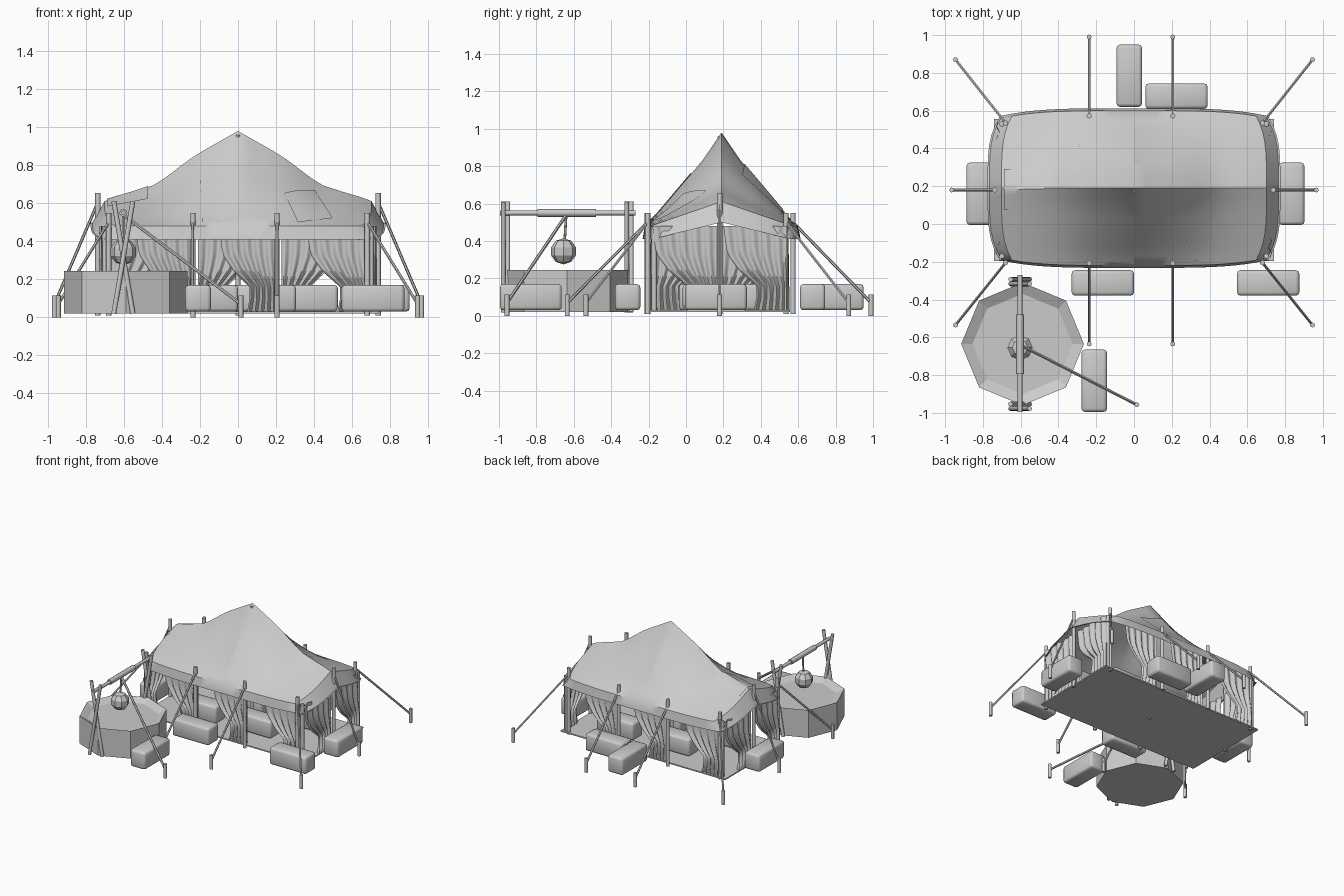
import bpy, bmesh, math
from mathutils import Vector

cube = bpy.data.objects.get("Cube")
if cube:
    bpy.data.objects.remove(cube, do_unlink=True)

mat = bpy.data.materials.new("plain grey")
mat.use_nodes = True
GREY = (0.6, 0.6, 0.6, 1)
mat.diffuse_color = GREY
mat.node_tree.nodes["Principled BSDF"].inputs["Base Color"].default_value = GREY


def finish(bm, name, angle=35):
    bmesh.ops.recalc_face_normals(bm, faces=bm.faces)
    me = bpy.data.meshes.new(name)
    bm.to_mesh(me)
    bm.free()
    me.materials.append(mat)
    ob = bpy.data.objects.new(name, me)
    bpy.context.collection.objects.link(ob)
    bpy.ops.object.select_all(action="DESELECT")
    ob.select_set(True)
    bpy.context.view_layer.objects.active = ob
    bpy.ops.object.shade_smooth_by_angle(angle=math.radians(angle))
    return ob


def rod(name, a, b, r, sides=8):
    a, b = Vector(a), Vector(b)
    bm = bmesh.new()
    bmesh.ops.create_cone(bm, cap_ends=True, segments=sides, radius1=r, radius2=r, depth=(b - a).length)
    bmesh.ops.rotate(bm, verts=bm.verts, matrix=(b - a).to_track_quat("Z", "Y").to_matrix())
    bmesh.ops.translate(bm, verts=bm.verts, vec=(a + b) / 2)
    return finish(bm, name, 50)


def block(name, center, size, bevel=0):
    bm = bmesh.new()
    bmesh.ops.create_cube(bm, size=1)
    bmesh.ops.scale(bm, verts=bm.verts, vec=size)
    bmesh.ops.translate(bm, verts=bm.verts, vec=center)
    if bevel:
        bmesh.ops.bevel(bm, geom=bm.edges[:], offset=bevel, segments=2, profile=0.5, affect="EDGES")
    return finish(bm, name, 50)


def sheet(name, point, nu, nv, angle=35):
    """Grid surface from point(u, v) with u and v running 0..1."""
    bm = bmesh.new()
    rows = [[bm.verts.new(point(i / nu, j / nv)) for j in range(nv + 1)] for i in range(nu + 1)]
    for i in range(nu):
        for j in range(nv):
            bm.faces.new((rows[i][j], rows[i + 1][j], rows[i + 1][j + 1], rows[i][j + 1]))
    return finish(bm, name, angle)


def interp(points, t):
    for (a, p), (b, q) in zip(points, points[1:]):
        if t <= b:
            return p + (q - p) * (t - a) / (b - a)
    return points[-1][1]


# Canvas roof: ridge profile along x, sagging cross profile along y, hanging hem
RIDGE = [(0, 0.98), (0.3, 0.85), (0.56, 0.7), (0.72, 0.66), (0.9, 0.62), (1, 0.57)]
SAG = [(0, 1), (0.25, 0.7), (0.5, 0.46), (0.85, 0.12), (1, 0)]
EAVE, MID_Y = 0.48, 0.19


def roof_point(u, v):
    x = u * (0.765 - 0.06 * v ** 4)
    y = MID_Y + v * (0.41 - 0.04 * u ** 4)
    sag = interp(SAG, abs(v))
    sag += (1 - abs(v) - sag) * abs(u) ** 2
    z = EAVE + (interp(RIDGE, abs(u)) - EAVE) * sag
    return Vector((x, y, z))


def roof_with_hem(s, t):
    u, v = (s * 2 - 1) * 1.0834, (t * 2 - 1) * 1.125
    cu, cv = max(-1, min(1, u)), max(-1, min(1, v))
    p = roof_point(cu, cv)
    if abs(u) > 1 or abs(v) > 1:
        p += Vector(((u - cu) * 0.12, (v - cv) * 0.1, -0.07))
    return p


sheet("roof_canvas", roof_with_hem, 26, 18, 40)


# Sewn patches following the roof, given as corners in roof coordinates
def patch(corners):
    a, b, c, d = [Vector(p) for p in corners]

    def point(s, t):
        p = a.lerp(b, s).lerp(d.lerp(c, s), t)
        return roof_point(p.x, p.y) + Vector((0, 0, 0.007))
    sheet("roof_patch", point, 8, 8)


patch([(-0.26, -0.95), (0.0, -0.98), (0.0, -0.4), (-0.26, -0.36)])
patch([(0.32, -0.5), (0.53, -0.2), (0.67, -0.8), (0.44, -0.95)])
patch([(-0.68, 0.6), (-0.43, 0.82), (-0.34, 0.3), (-0.54, 0.05)])
patch([(-0.9, -0.3), (-0.62, -0.3), (-0.62, 0.28), (-0.9, 0.26)])
patch([(0.0, 0.3), (0.25, 0.27), (0.25, 0.8), (0.0, 0.8)])

# Floor
block("tent_floor", (0, 0.18, 0.025), (1.48, 0.75, 0.01))
rod("center_pole", (0, 0.18, 0.01), (0, 0.18, 0.96), 0.012)

# Curtains: folded cloth gathered toward one pole, free edge tied back
TIE = [(0.0, 0.46), (0.1, 0.52), (0.16, 0.52), (0.24, 0.25), (0.33, 0.06), (0.48, 0)]


def curtain(a, b):
    a, b = Vector((*a, 0)), Vector((*b, 0))
    out = (b - a).normalized().cross(Vector((0, 0, 1)))

    def point(s, t):
        z = 0.03 + t * 0.45
        f = interp(TIE, z)
        fold = 0.014 * math.sin(s * math.tau * 5) * (1 - 0.5 * t)
        return a.lerp(b, f + (1 - f) * s) + out * fold + Vector((0, 0, z))
    sheet("curtain", point, 40, 14, 60)


for start, pole in ((-0.54, -0.23), (-0.1, 0.21), (0.36, 0.7)):
    curtain((start, -0.18), (pole, -0.18))
    curtain((-start, 0.54), (-pole, 0.54))
for start, pole in ((-0.18, 0.17), (0.2, 0.54)):
    curtain((0.72, start), (0.72, pole))
    curtain((-0.72, 0.36 - start), (-0.72, 0.36 - pole))

# Tent poles with guy ropes and pegs: (pole x, y, top), (peg x, y)
GUYS = []
for s in (-1, 1):
    GUYS += [((s * 0.68, -0.205, 0.55), (s * 0.945, -0.535)),
             ((s * 0.68, 0.535, 0.55), (s * 0.945, 0.87)),
             ((s * 0.737, 0.18, 0.655), (s * 0.965, 0.18))]
for x in (-0.237, 0.205):
    GUYS += [((x, -0.207, 0.55), (x, -0.635)), ((x, 0.572, 0.55), (x, 0.99))]
for (x, y, top), (px, py) in GUYS:
    rod("tent_pole", (x, y, 0.01), (x, y, top), 0.014)
    rod("guy_rope", (x, y, top - 0.05), (px, py, 0.07), 0.008, 6)
    rod("peg", (px, py, 0), (px, py, 0.115), 0.013)

# Inner corner posts
for x in (-0.7, 0.7):
    for y in (-0.17, 0.53):
        rod("corner_post", (x, y, 0.02), (x, y, 0.48), 0.014)

# Bundles around and inside the tent: x, y, lies along y
for x, y, along_y in ((-0.82, 0.16, 1), (0.835, 0.16, 1), (-0.025, 0.785, 1), (-0.21, -0.83, 1),
                      (0.225, 0.677, 0), (-0.165, -0.312, 0), (0.71, -0.312, 0),
                      (0.14, 0.05, 0), (-0.34, 0.03, 0), (-0.14, 0.33, 0), (0.36, 0.34, 0)):
    size = (0.135, 0.33, 0.14) if along_y else (0.33, 0.135, 0.14)
    block("bundle", (x, y, 0.1), size, 0.018)

# Octagonal basin with a sloping inner rim
WX, WY = -0.59, -0.635
bm = bmesh.new()
rings = []
for r, z in ((0.325, 0.02), (0.325, 0.245), (0.265, 0.215)):
    rings.append([bm.verts.new((WX + r * math.cos(k * math.pi / 4), WY + r * math.sin(k * math.pi / 4), z))
                  for k in range(8)])
for lo, hi in zip(rings, rings[1:]):
    for k in range(8):
        bm.faces.new((lo[k], lo[k - 1], hi[k - 1], hi[k]))
bm.faces.new(rings[0])
bm.faces.new(rings[-1])
finish(bm, "basin", 10)

# Hoist: crossed legs, beam, sleeve, cord, hanging pot and stay
HX = -0.603
for y in (-0.965, -0.305):
    for s in (-1, 1):
        rod("hoist_leg", (HX + s * 0.05, y + s * 0.012, 0.02), (HX - s * 0.05, y + s * 0.012, 0.61), 0.013)
rod("hoist_beam", (HX, -0.995, 0.55), (HX, -0.27, 0.55), 0.013)
rod("beam_sleeve", (HX, -0.795, 0.55), (HX, -0.48, 0.55), 0.021)
rod("pot_cord", (HX, -0.64, 0.55), (HX, -0.65, 0.38), 0.007, 6)
bm = bmesh.new()
bmesh.ops.create_uvsphere(bm, u_segments=8, v_segments=5, radius=0.07)
bmesh.ops.translate(bm, verts=bm.verts, vec=(HX, -0.655, 0.345))
finish(bm, "hanging_pot", 30)
rod("hoist_stay", (HX, -0.64, 0.54), (0.015, -0.957, 0.07), 0.009, 6)
rod("peg", (0.015, -0.957, 0), (0.015, -0.957, 0.115), 0.013)
